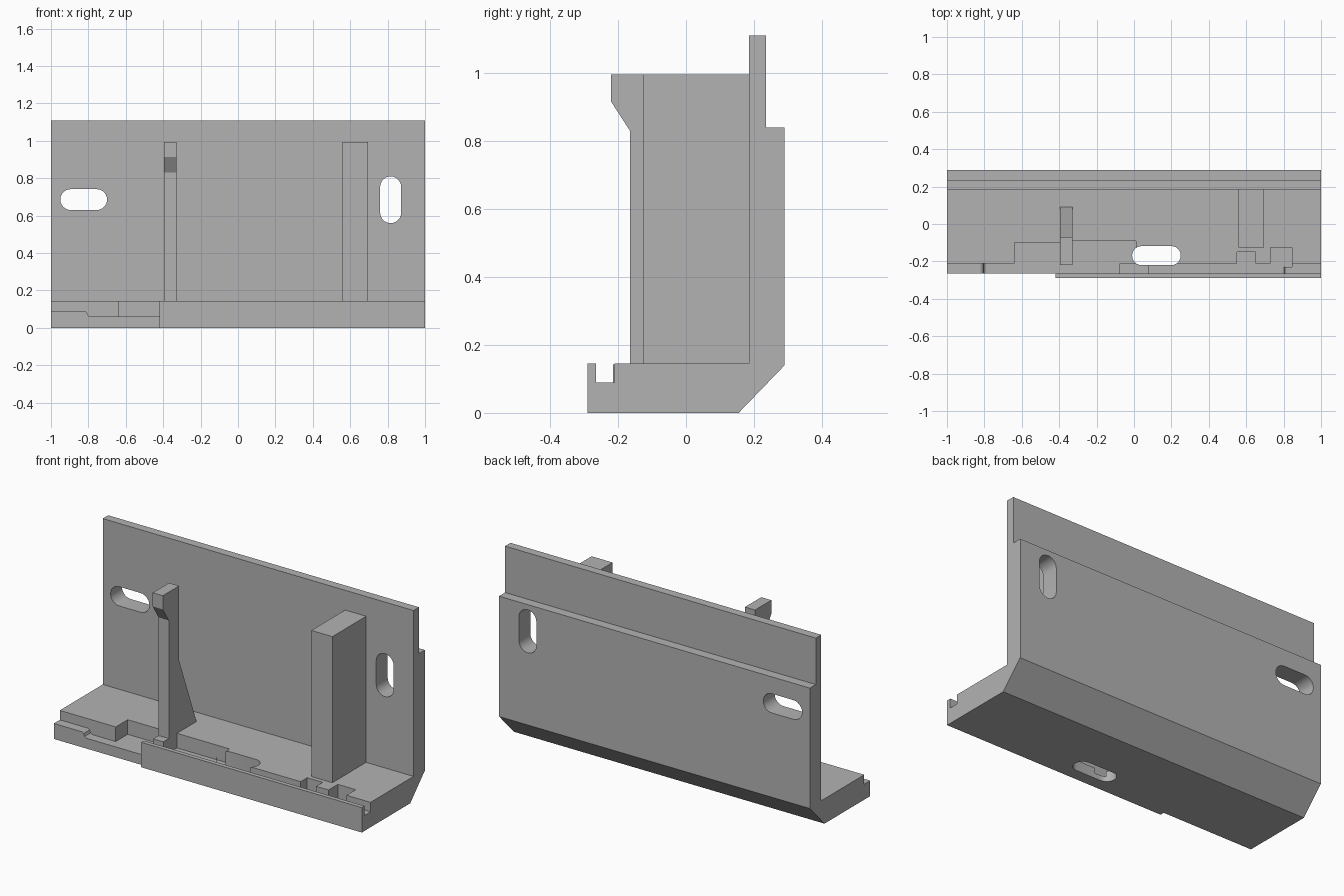
import bpy, bmesh, math
from mathutils import Vector

cube = bpy.data.objects.get("Cube")
if cube:
    bpy.data.objects.remove(cube, do_unlink=True)

grey = bpy.data.materials.new("plain grey")
grey.use_nodes = True
grey.diffuse_color = (0.45, 0.45, 0.45, 1)
grey.node_tree.nodes["Principled BSDF"].inputs["Base Color"].default_value = (0.45, 0.45, 0.45, 1)


def prism(name, points, axis, lo, hi):
    """Extrude a 2D outline along one axis; the outline uses the other two in order."""
    def place(p, d):
        co = list(p)
        co.insert("xyz".index(axis), d)
        return Vector(co)
    bm = bmesh.new()
    face = bm.faces.new([bm.verts.new(place(p, lo)) for p in points])
    ext = bmesh.ops.extrude_face_region(bm, geom=[face])
    verts = [v for v in ext["geom"] if isinstance(v, bmesh.types.BMVert)]
    shift = place((0, 0), hi - lo)
    bmesh.ops.translate(bm, verts=verts, vec=shift)
    bmesh.ops.recalc_face_normals(bm, faces=bm.faces)
    mesh = bpy.data.meshes.new(name)
    bm.to_mesh(mesh)
    bm.free()
    mesh.materials.append(grey)
    obj = bpy.data.objects.new(name, mesh)
    bpy.context.collection.objects.link(obj)
    return obj


def box(name, x0, x1, y0, y1, z0, z1):
    return prism(name, [(x0, y0), (x1, y0), (x1, y1), (x0, y1)], "z", z0, z1)


def slot_outline(x0, x1, y0, y1, steps=12):
    """Outline of a rounded slot filling the given rectangle."""
    r = min(x1 - x0, y1 - y0) / 2
    cx, cy = (x0 + x1) / 2, (y0 + y1) / 2
    half = max(x1 - x0, y1 - y0) / 2 - r
    wide = x1 - x0 > y1 - y0
    points = []
    for side in (1, -1):
        for i in range(steps + 1):
            a = math.pi * (i / steps - 0.5)
            u, v = side * (half + r * math.cos(a)), side * r * math.sin(a)
            points.append((cx + u, cy + v) if wide else (cx - v, cy + u))
    return points


def cut(target, cutter):
    cutter.hide_render = True
    mod = target.modifiers.new("cut", "BOOLEAN")
    mod.operation = "DIFFERENCE"
    mod.solver = "EXACT"
    mod.object = cutter
    bpy.context.view_layer.objects.active = target
    bpy.ops.object.modifier_apply(modifier=mod.name)
    bpy.data.objects.remove(cutter, do_unlink=True)


# L-shaped bracket with a chamfered heel and a stepped back
bracket = prism("bracket", [
    (-0.29, 0), (0.155, 0), (0.29, 0.14), (0.29, 0.84), (0.235, 0.84),
    (0.235, 1.11), (0.185, 1.11), (0.185, 0.145), (-0.29, 0.145)], "x", -1, 1)

# Front lip stops short of the right end
cut(bracket, box("lip_cut", -1.1, -0.42, -0.4, -0.265, -0.1, 0.3))

# Channel behind the lip, shallower at both ends
cut(bracket, prism("channel_cut", [
    (-1.1, 0.09), (-0.82, 0.09), (-0.808, 0.083), (-0.802, 0.067), (-0.79, 0.06),
    (0.79, 0.06), (0.802, 0.067), (0.808, 0.083), (0.82, 0.09), (1.1, 0.09),
    (1.1, 0.3), (-1.1, 0.3)], "y", -0.265, -0.21))

# Pockets and notches opening off the channel
for x0, x1, back in ((-0.64, -0.36, -0.1), (-0.37, 0.01, -0.09),
                     (0.55, 0.65, -0.15), (0.73, 0.845, -0.125)):
    cut(bracket, box("pocket_cut", x0, x1, -0.23, back, 0.06, 0.3))
cut(bracket, box("deep_cut", -0.075, 0.075, -0.265, -0.21, 0.03, 0.3))

# Mounting slots through the floor and the wall
cut(bracket, prism("floor_slot", slot_outline(-0.01, 0.25, -0.22, -0.118), "z", -0.2, 0.4))
cut(bracket, prism("wide_slot", slot_outline(-0.95, -0.70, 0.63, 0.742), "y", 0.1, 0.5))
cut(bracket, prism("tall_slot", slot_outline(0.76, 0.872, 0.56, 0.81), "y", 0.1, 0.5))

# Hooked post with a sloping brace, and the small stop at its foot
prism("hooked_post", [
    (-0.165, 0.055), (-0.165, 0.83), (-0.22, 0.915), (-0.22, 0.995),
    (-0.07, 0.995), (-0.07, 0.56), (0.09, 0.145), (0.09, 0.055)], "x", -0.395, -0.33)
box("post_stop", -0.395, -0.33, -0.215, -0.165, 0.055, 0.143)

# Tall rectangular rib against the wall
box("tall_rib", 0.56, 0.695, -0.125, 0.19, 0.14, 0.995)

# Smooth slot ends, keep every other edge sharp
bpy.ops.object.select_all(action="DESELECT")
bracket.select_set(True)
bpy.context.view_layer.objects.active = bracket
bpy.ops.object.shade_smooth_by_angle(angle=math.radians(25))
